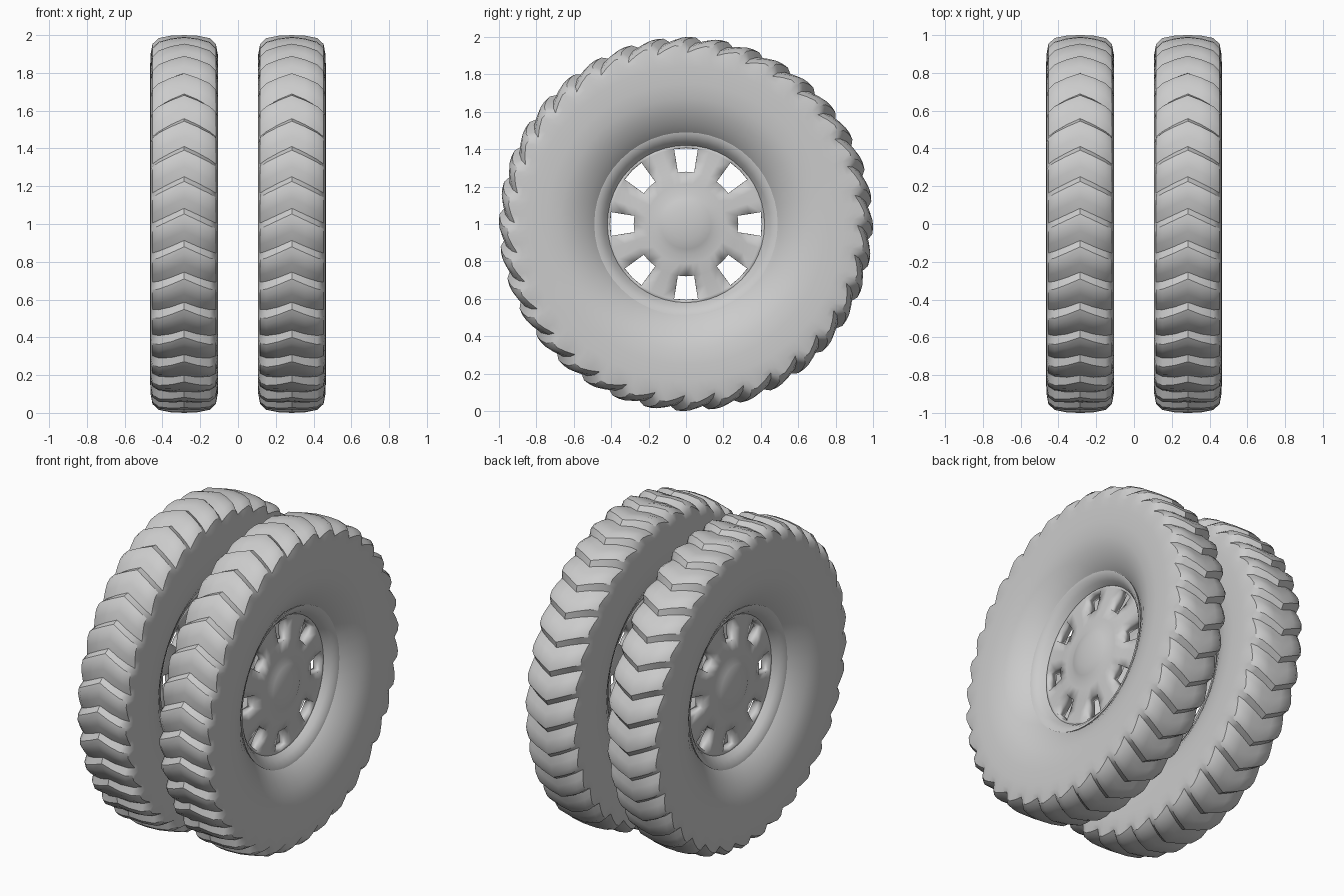
import bpy
import bmesh
from math import sin, cos, pi, radians

cube = bpy.data.objects.get("Cube")
if cube:
    bpy.data.objects.remove(cube, do_unlink=True)

LUGS = 36
TREAD_HALF = 0.18
CHEVRON_LEAD = 0.085


def on_wheel(x, r, t):
    """Point at angle t around the axle, t growing from the front over the top."""
    return (x, -r * cos(t), r * sin(t))


def bridge(bm, rings, closed=False, skip=None):
    """Join neighbouring rings of vertices with quads."""
    pairs = list(zip(rings, rings[1:]))
    if closed:
        pairs.append((rings[-1], rings[0]))
    for k, (a, b) in enumerate(pairs):
        n = len(a)
        for i in range(n):
            if skip and skip(k, i):
                continue
            j = (i + 1) % n
            bm.faces.new((a[i], a[j], b[j], b[i]))


def finish(bm, name, x, angle):
    bmesh.ops.recalc_face_normals(bm, faces=bm.faces)
    mesh = bpy.data.meshes.new(name)
    bm.to_mesh(mesh)
    bm.free()
    obj = bpy.data.objects.new(name, mesh)
    bpy.context.collection.objects.link(obj)
    obj.location = (x, 0, 1)
    bpy.ops.object.select_all(action='DESELECT')
    obj.select_set(True)
    bpy.context.view_layer.objects.active = obj
    bpy.ops.object.shade_smooth_by_angle(angle=radians(angle))
    return obj


def tyre(name, x):
    # Half section from crown to bead: offset, radius, groove depth
    half = [(0.0, 1.0, 0.024), (0.07, 0.997, 0.03), (0.135, 0.985, 0.042),
            (0.168, 0.955, 0.04), (0.178, 0.90, 0.012), (0.18, 0.84, 0),
            (0.18, 0.75, 0), (0.172, 0.67, 0), (0.15, 0.60, 0),
            (0.115, 0.54, 0), (0.085, 0.50, 0), (0.06, 0.475, 0)]
    section = [(-a, r, d) for a, r, d in reversed(half[1:])] + half
    # One lug: position along its pitch, share of the groove depth
    lug = [(0.0, 1.0), (0.3, 0.45), (0.6, 0.0), (0.82, 0.1)]
    bm = bmesh.new()
    rings = []
    for a, r, depth in section:
        lead = CHEVRON_LEAD * (1 - min(1, abs(a) / TREAD_HALF))
        rings.append([bm.verts.new(on_wheel(a, r - depth * share,
                                            2 * pi * (i + p) / LUGS + lead))
                      for i in range(LUGS) for p, share in lug])
    bridge(bm, rings, closed=True)
    return finish(bm, name, x, 32)


def rim(name, x):
    # Closed section of the sunken barrel, set deep between the sidewalls
    outer = [(0.05, 0.48), (0.08, 0.49), (0.075, 0.47), (0.05, 0.44),
             (0.02, 0.42)]
    section = outer + [(-a, r) for a, r in reversed(outer)]
    bm = bmesh.new()
    rings = [[bm.verts.new(on_wheel(a, r, 2 * pi * i / 48)) for i in range(48)]
             for a, r in section]
    bridge(bm, rings, closed=True)
    return finish(bm, name, x, 30)


def wheel_disc(name, x, side):
    # Domed disc with eight openings near its edge
    section = [(0.04, 0.03), (0.035, 0.08), (0.025, 0.125), (0.01, 0.16),
               (0.01, 0.21), (0.0, 0.275), (-0.008, 0.34), (-0.012, 0.405),
               (-0.012, 0.43)]
    seg = 40
    bm = bmesh.new()
    rings = [[bm.verts.new(on_wheel(a * side, r, 2 * pi * (i - 1) / seg))
              for i in range(seg)] for a, r in section]
    bridge(bm, rings, skip=lambda k, i: k in (5, 6) and i % 5 in (0, 1))
    bm.faces.new(rings[0])
    obj = finish(bm, name, x, 40)
    wall = obj.modifiers.new("thickness", 'SOLIDIFY')
    wall.thickness = 0.06
    wall.offset = 0
    return obj


for label, side in (("left", 1), ("right", -1)):
    x = 0.285 * side
    tyre(label + "_tyre", x)
    rim(label + "_rim", x)
    wheel_disc(label + "_wheel_disc", x, side)
